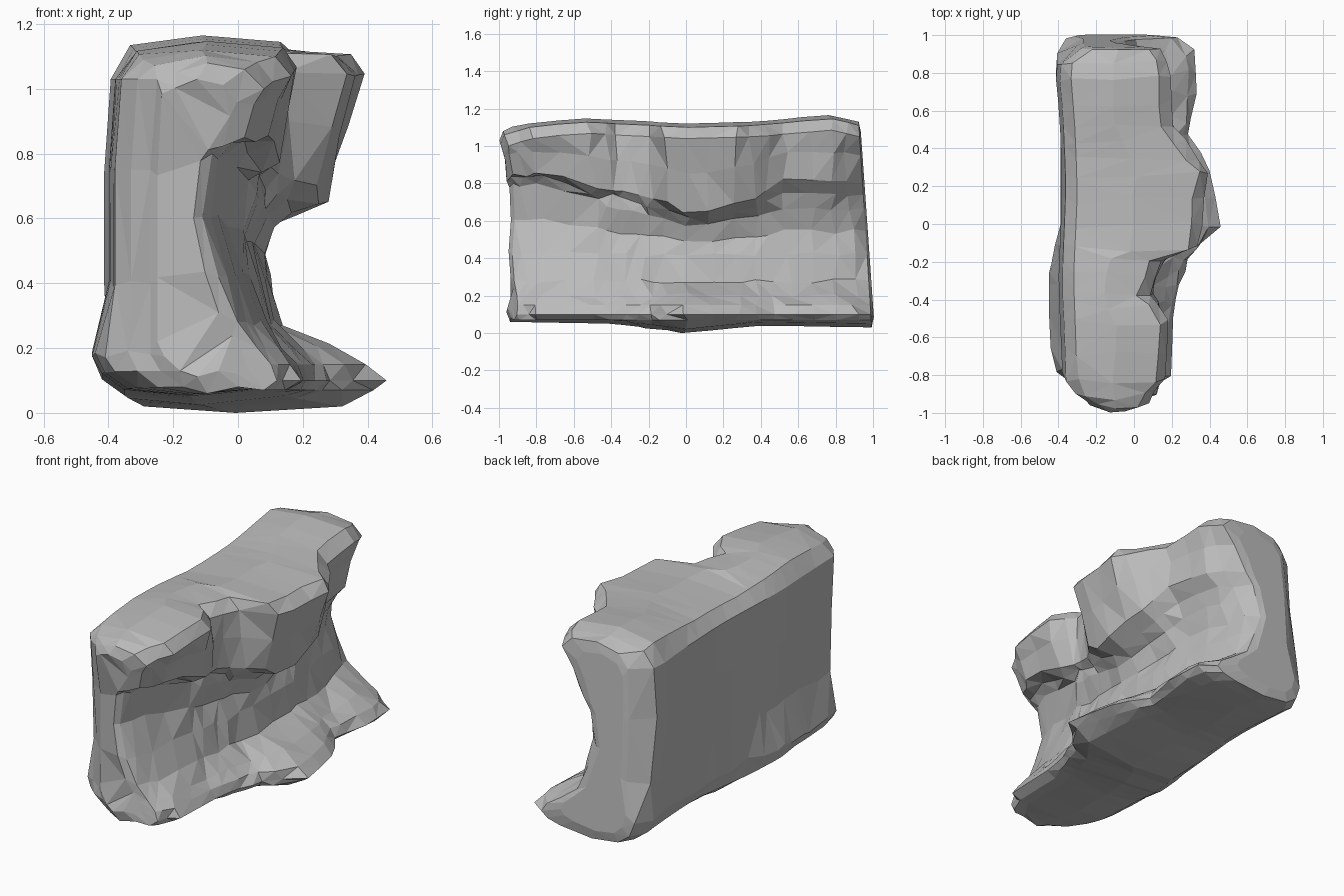
import bpy, bmesh, random
from mathutils import Vector

random.seed(4)
if "Cube" in bpy.data.objects:
    bpy.data.objects.remove(bpy.data.objects["Cube"])

# Outline curves along the length of the rock: (y, value)
BASE = [(-.96, -.27), (-.9, -.34), (-.8, -.41), (-.62, -.45), (-.25, -.45), (0, -.39), (.6, -.39), (.92, -.41), (.97, -.36)]
WALL = [(-.96, -.27), (-.9, -.33), (-.8, -.38), (-.3, -.4), (.2, -.38), (.6, -.395), (.88, -.42), (.97, -.3)]
CREST = [(-.96, 1.08), (-.88, 1.11), (-.55, 1.15), (0, 1.12), (.4, 1.13), (.8, 1.165), (.97, 1.13)]
BROW = [(-.96, .08), (-.8, .17), (-.5, .19), (-.35, .08), (-.2, .14), (-.12, .34), (.28, .4), (.45, .28), (.55, .2), (.92, .18), (.97, .14)]
LIP = [(-.96, .02), (-.8, .09), (-.5, .12), (-.3, .1), (-.1, .25), (.25, .28), (.45, .23), (.6, .18), (.85, .12), (.97, -.01)]
LIP_Z = [(-.96, .83), (-.7, .81), (-.5, .74), (-.2, .65), (.05, .58), (.25, .63), (.55, .69), (.97, .7)]
UNDERCUT = [(-.96, .02), (-.5, .04), (-.2, .08), (0, .04), (.3, .06), (.55, .12), (.97, .1)]
NECK = [(-.96, -.11), (-.8, -.06), (-.5, .01), (0, .08), (.5, .06), (.85, -.01), (.97, -.1)]
BOW = [(-.96, .0), (-.8, .05), (0, .13), (.6, .11), (.97, .01)]
TOE = [(-.96, .12), (-.8, .19), (-.5, .2), (-.2, .29), (0, .45), (.3, .39), (.48, .28), (.75, .34), (.88, .33), (.97, .23)]
GROUND = [(-.96, .06), (-.4, .05), (0, 0), (.4, .04), (.97, .03)]


def at(curve, y):
    for (a, va), (b, vb) in zip(curve, curve[1:]):
        if y <= b:
            return va + (vb - va) * max(0, (y - a) / (b - a))
    return curve[-1][1]


def mix(a, b, t):
    return a + (b - a) * t


def section(y):
    """Closed cross-section: base, back wall, crest, overhang, neck and foot."""
    base, wall, crest, brow, lip, lip_z, undercut, neck, bow, toe, ground = (
        at(c, y) for c in (BASE, WALL, CREST, BROW, LIP, LIP_Z, UNDERCUT, NECK, BOW, TOE, GROUND))
    under = lip_z + undercut
    return [
        (mix(base, toe, .45), ground), (base + .1, ground + .02),
        (base + .03, ground + .07), (base, .18), (wall, .4), (wall, .75),
        (wall + .02, 1.03), (wall + .08, crest - .03),
        (mix(wall, brow, .5), crest), (brow - .06, crest - .02),
        (brow, crest - .08), (mix(brow, lip, .5), mix(crest, under, .55)),
        (lip, under), (mix(lip, neck, .5), lip_z + undercut * .4),
        (neck + .03, lip_z - .03), (neck, mix(lip_z, .42, .55)),
        (mix(neck, bow, .45), .42), (bow, .28),
        (mix(bow, toe, .5), .2), (mix(bow, toe, .85), .15), (toe, .1),
        (toe - .04, .07), (toe - .12, ground + .02)]


def end_lean(x, y, z):
    """The front end is rounded and leans out at the top, the rear at the foot."""
    if y < 0:
        rounding = .25 * abs(x + .05) * max(0, -.8 - y) / .16
        return rounding + y * (.97 + .06 * max(0, min(1.03, z) - .8) / .23
                               + .03 * max(0, .2 - z) / .2)
    return y * (1.025 - .065 * z)


def build_rock():
    bm = bmesh.new()
    stations = [-.96, -.9, -.8, -.66, -.5, -.42, -.35, -.27, -.2, -.12, 0, .13,
                .28, .37, .46, .55, .68, .8, .89, .97]
    rings = []
    for i, y in enumerate(stations):
        end = i in (0, len(stations) - 1)
        ring = []
        for x, z in section(y):
            r = lambda s: random.uniform(-s, s)
            dy = 0 if end else r(.025)
            dx = 0 if end or x < -.3 else r(.01)
            ring.append(bm.verts.new((x + dx, end_lean(x, y, z) + dy,
                                      z + (r(.014) if .15 < z < 1.02 and not end else 0))))
        rings.append(ring)
    # Slightly domed end faces, shrunk towards an upright spine
    for ring, push in ((rings[0], -.02), (rings[-1], .012)):
        inner = []
        for v in ring:
            spine = Vector((-.2, v.co.y + push, mix(v.co.z, .58, .1)))
            inner.append(bm.verts.new(spine + Vector(((v.co.x + .2) * .7, 0, 0))))
        rings.insert(0 if push < 0 else len(rings), inner)
    n = len(rings[0])
    for a, b in zip(rings, rings[1:]):
        for k in range(n):
            bm.faces.new((a[k], a[(k + 1) % n], b[(k + 1) % n], b[k]))
    bm.faces.new(rings[0])
    bm.faces.new(rings[-1])
    bm.normal_update()
    bmesh.ops.triangulate(bm, faces=bm.faces[:], quad_method='SHORT_EDGE')
    bmesh.ops.recalc_face_normals(bm, faces=bm.faces[:])
    mesh = bpy.data.meshes.new("overhanging_rock")
    bm.to_mesh(mesh)
    bm.free()
    return mesh


# Plain stone colour
stone = bpy.data.materials.new("grey_stone")
stone.use_nodes = True
stone.diffuse_color = (.5, .5, .5, 1)
shader = next(n for n in stone.node_tree.nodes if n.type == 'BSDF_PRINCIPLED')
shader.inputs["Base Color"].default_value = stone.diffuse_color
shader.inputs["Roughness"].default_value = .9

mesh = build_rock()
mesh.materials.append(stone)
bpy.context.collection.objects.link(bpy.data.objects.new("overhanging_rock", mesh))
